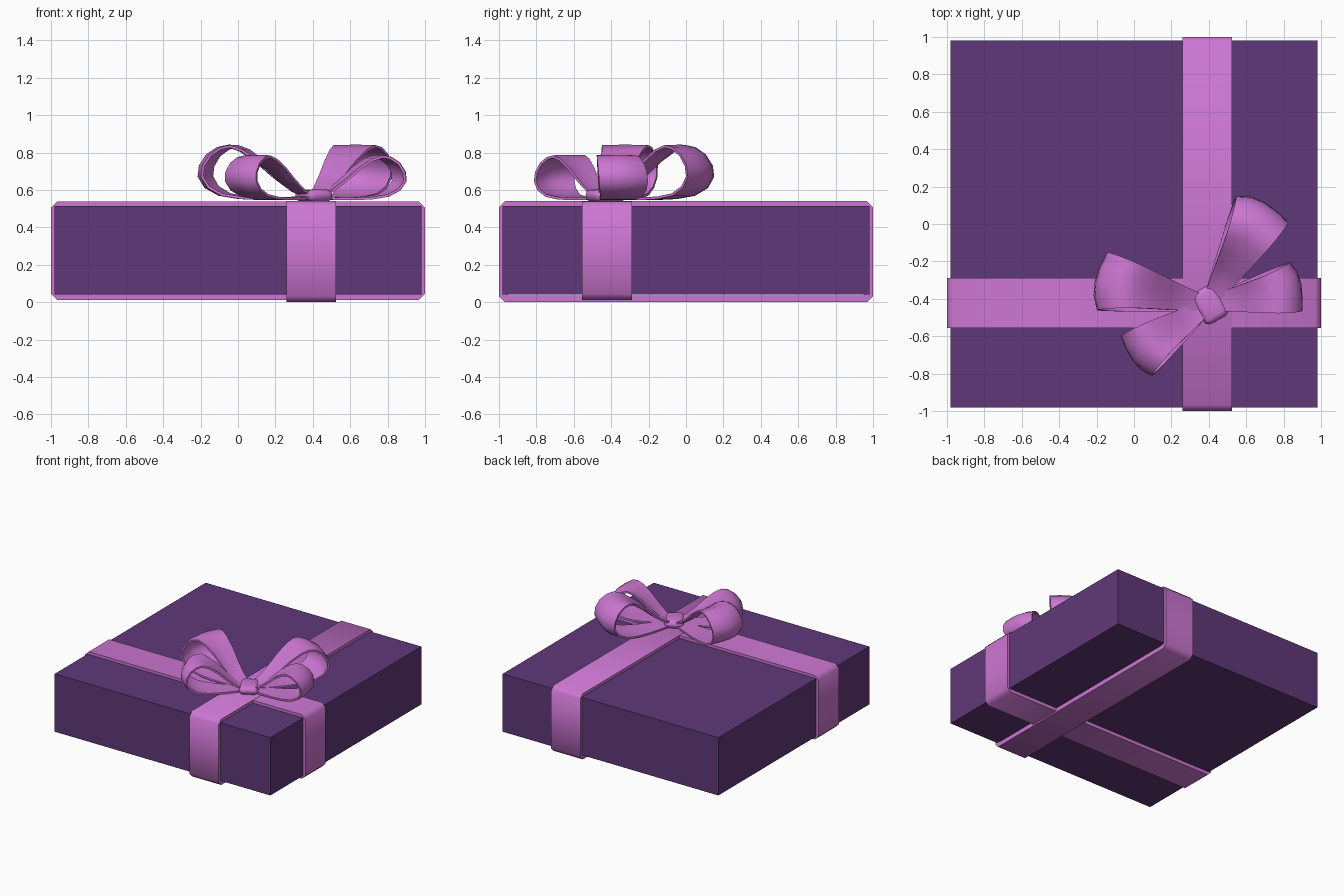
import bpy, bmesh, math
from mathutils import Vector, Matrix

if "Cube" in bpy.data.objects:
    bpy.data.objects.remove(bpy.data.objects["Cube"])


def material(name, rgb):
    m = bpy.data.materials.new(name)
    m.diffuse_color = (*rgb, 1)
    m.use_nodes = True
    m.node_tree.nodes["Principled BSDF"].inputs["Base Color"].default_value = m.diffuse_color
    return m


PURPLE = material("dark_purple", (0.118, 0.040, 0.190))
PINK = material("orchid_pink", (0.610, 0.184, 0.650))


def make_object(name, bm, mat):
    bmesh.ops.recalc_face_normals(bm, faces=bm.faces)
    me = bpy.data.meshes.new(name)
    bm.to_mesh(me)
    bm.free()
    me.materials.append(mat)
    ob = bpy.data.objects.new(name, me)
    bpy.context.collection.objects.link(ob)
    return ob


def activate(ob):
    bpy.ops.object.select_all(action='DESELECT')
    ob.select_set(True)
    bpy.context.view_layer.objects.active = ob


def smooth(ob, angle=50):
    activate(ob)
    bpy.ops.object.shade_smooth_by_angle(angle=math.radians(angle))


# Gift box
bm = bmesh.new()
bmesh.ops.create_cube(bm, size=1, matrix=Matrix.Translation((0, 0, 0.2775))
                      @ Matrix.Diagonal((1.96, 1.96, 0.475, 1)))
make_object("gift_box", bm, PURPLE)


def octagon(a, z0, z1, c):
    """Chamfered rectangle profile in the (along, z) plane."""
    return [(a, z0 + c), (a, z1 - c), (a - c, z1), (-a + c, z1),
            (-a, z1 - c), (-a, z0 + c), (-a + c, z0), (a - c, z0)]


def band(name, s0, s1, z0, z1, along_x):
    """Closed ribbon wrapped round the box."""
    t = 0.035
    outer = octagon(1.0, z0, z1, 0.032)
    inner = octagon(1.0 - t, z0 + t, z1 - t, 0.018)
    bm = bmesh.new()
    rings = []
    for prof, s in ((outer, s0), (outer, s1), (inner, s1), (inner, s0)):
        rings.append([bm.verts.new((a, s, z) if along_x else (s, a, z))
                      for a, z in prof])
    for k in range(4):
        r, q = rings[k], rings[(k + 1) % 4]
        for i in range(8):
            j = (i + 1) % 8
            bm.faces.new((r[i], r[j], q[j], q[i]))
    smooth(make_object(name, bm, PINK))


band("ribbon_side_to_side", -0.555, -0.29, 0.012, 0.538, True)
band("ribbon_front_to_back", 0.26, 0.525, 0.0, 0.54, False)

# Bow loops: side profile (reach, height) and columns across the width
LOOP = [(.06, .04), (.25, .015), (.45, .01), (.65, .03), (.82, .09), (.94, .23),
        (1, .43), (.99, .63), (.93, .83), (.84, .96), (.75, 1), (.64, .92),
        (.5, .72), (.35, .44), (.2, .2), (.06, .1)]
COLUMNS = [(1, .93), (.55, .985), (.1, 1), (-.4, .985), (-.92, .95)]
CENTRE = Vector((0.40, -0.43, 0.55))


def bow_loop(name, angle, reach, height):
    bm = bmesh.new()
    rot = Matrix.Rotation(math.radians(angle), 3, 'Z')
    rows = []
    for r, h in LOOP:
        width = 0.038 + 0.2 * r * reach
        row = []
        for u, s in COLUMNS:
            p = Vector((r * reach * s, u * width - 0.02 * h,
                        h * height * (0.97 + 0.03 * s ** 4)))
            row.append(bm.verts.new(CENTRE + rot @ p))
        rows.append(row)
    for a, b in zip(rows, rows[1:]):
        for i in range(len(COLUMNS) - 1):
            bm.faces.new((a[i], a[i + 1], b[i + 1], b[i]))
    ob = make_object(name, bm, PINK)
    mod = ob.modifiers.new("thickness", 'SOLIDIFY')
    mod.thickness = 0.014
    mod.offset = 0
    activate(ob)
    bpy.ops.object.modifier_apply(modifier=mod.name)
    smooth(ob)


bow_loop("bow_loop_left", 168, 0.615, 0.285)
bow_loop("bow_loop_back", 61, 0.615, 0.285)
bow_loop("bow_loop_right", 12, 0.50, 0.23)
bow_loop("bow_loop_front", 216, 0.50, 0.23)

# Knot: rounded pad turned across the loops
bm = bmesh.new()
bmesh.ops.create_cube(bm, size=1, matrix=Matrix.Translation((0.405, -0.43, 0.57))
                      @ Matrix.Rotation(math.radians(-60), 4, 'Z')
                      @ Matrix.Diagonal((0.19, 0.145, 0.066, 1)))
bmesh.ops.bevel(bm, geom=list(bm.edges), offset=0.032, segments=3,
                profile=0.5, affect='EDGES', clamp_overlap=True)
smooth(make_object("bow_knot", bm, PINK))
